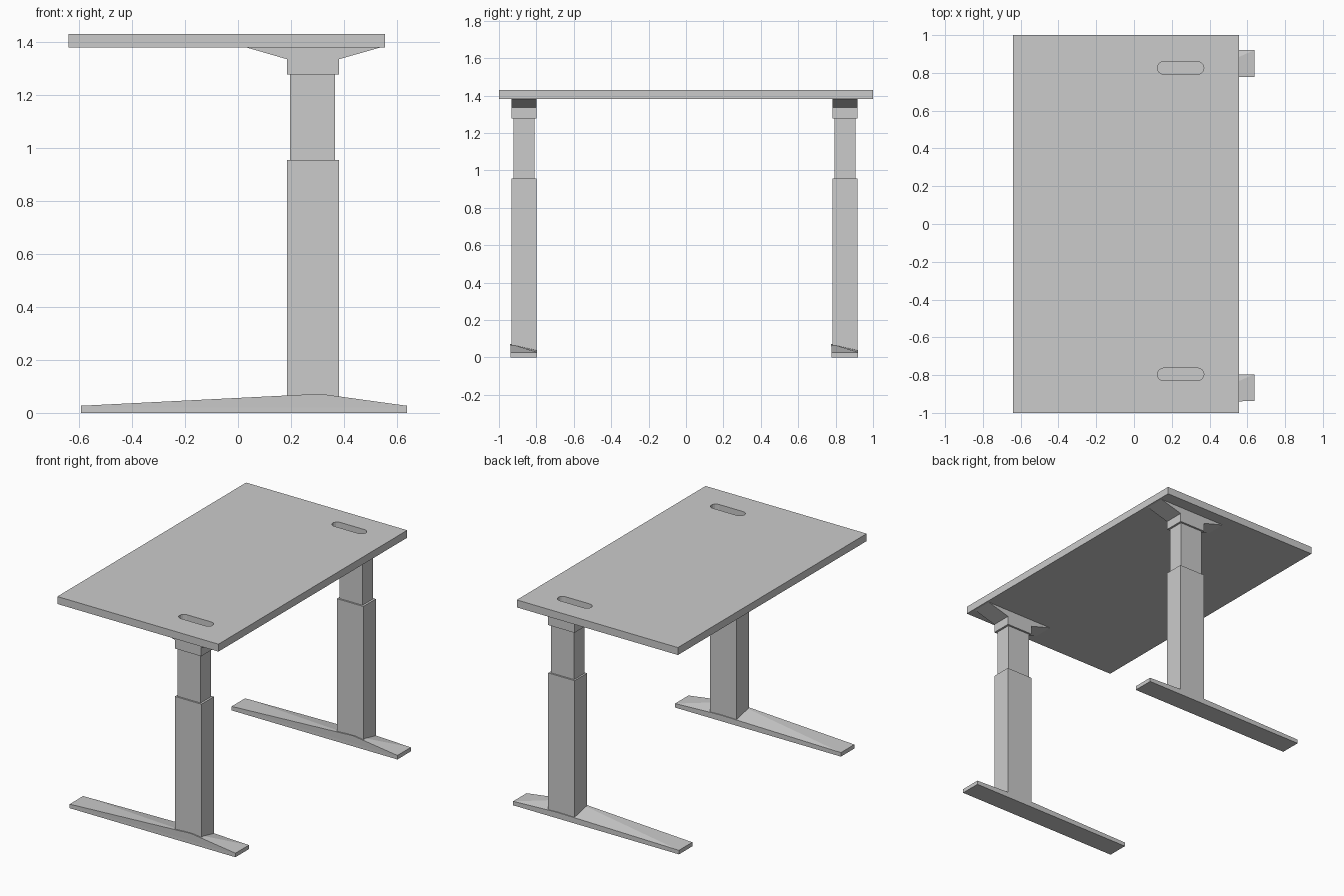
import bpy
import bmesh
import math

if "Cube" in bpy.data.objects:
    bpy.data.objects.remove(bpy.data.objects["Cube"])


def make_object(name, bm):
    bmesh.ops.recalc_face_normals(bm, faces=bm.faces)
    mesh = bpy.data.meshes.new(name)
    bm.to_mesh(mesh)
    bm.free()
    obj = bpy.data.objects.new(name, mesh)
    bpy.context.collection.objects.link(obj)
    return obj


def box(name, x0, x1, y0, y1, z0, z1):
    bm = bmesh.new()
    bmesh.ops.create_cube(bm, size=1)
    for v in bm.verts:
        v.co.x = x0 if v.co.x < 0 else x1
        v.co.y = y0 if v.co.y < 0 else y1
        v.co.z = z0 if v.co.z < 0 else z1
    return make_object(name, bm)


def prism(name, points, axis, low, high):
    """Extrude a closed outline: (x, z) along y, or (x, y) along z."""
    bm = bmesh.new()
    def place(a, b, h):
        return (a, h, b) if axis == 'Y' else (a, b, h)
    face = bm.faces.new([bm.verts.new(place(a, b, low)) for a, b in points])
    top = bmesh.ops.extrude_face_region(bm, geom=[face])['geom']
    for v in top:
        if isinstance(v, bmesh.types.BMVert):
            v.co[1 if axis == 'Y' else 2] = high
    return make_object(name, bm)


def hull(name, points):
    bm = bmesh.new()
    for p in points:
        bm.verts.new(p)
    bmesh.ops.convex_hull(bm, input=bm.verts)
    return make_object(name, bm)


def stadium(cx, cy, half_len, r, n=8):
    pts = []
    for side in (1, -1):
        for i in range(n + 1):
            a = math.pi * i / n - math.pi / 2
            pts.append((cx + side * (half_len - r + r * math.cos(a)),
                        cy + side * r * math.sin(a)))
    return pts


# Desk top with two recessed slots
top = box("desk_top", -0.64, 0.555, -1, 1, 1.38, 1.43)
for y in (0.826, -0.796):
    cutter = prism("slot_cutter", stadium(0.247, y, 0.123, 0.033), 'Z', 1.384, 1.5)
    cutter.hide_render = True
    mod = top.modifiers.new("slot", 'BOOLEAN')
    mod.operation = 'DIFFERENCE'
    mod.solver = 'EXACT'
    mod.object = cutter
    bpy.context.view_layer.objects.active = top
    bpy.ops.object.modifier_apply(modifier=mod.name)
    bpy.data.objects.remove(cutter)

# Two identical lifting legs
for side, y in (("front", -0.866), ("back", 0.85)):
    box(side + "_lower_column", 0.185, 0.381, y - 0.066, y + 0.066, 0.01, 0.955)
    box(side + "_upper_column", 0.197, 0.367, y - 0.055, y + 0.055, 0.94, 1.29)
    # Flared bracket under the top
    prism(side + "_bracket",
          [(0.185, 1.277), (0.381, 1.277), (0.381, 1.335),
           (0.54, 1.38), (0.03, 1.38), (0.185, 1.335)],
          'Y', y - 0.068, y + 0.068)
    # Foot plate and the sloping cap that peaks at the column
    y0, y1 = y - 0.072, y + 0.07
    box(side + "_foot_plate", -0.592, 0.638, y0, y1, 0, 0.027)
    hull(side + "_foot_cap",
         [(x, yy, z) for x in (-0.59, 0.636) for yy in (y0, y1) for z in (0.02, 0.027)]
         + [(0.31, y0 - 0.002, 0.072), (0.31, y1, 0.04)])
